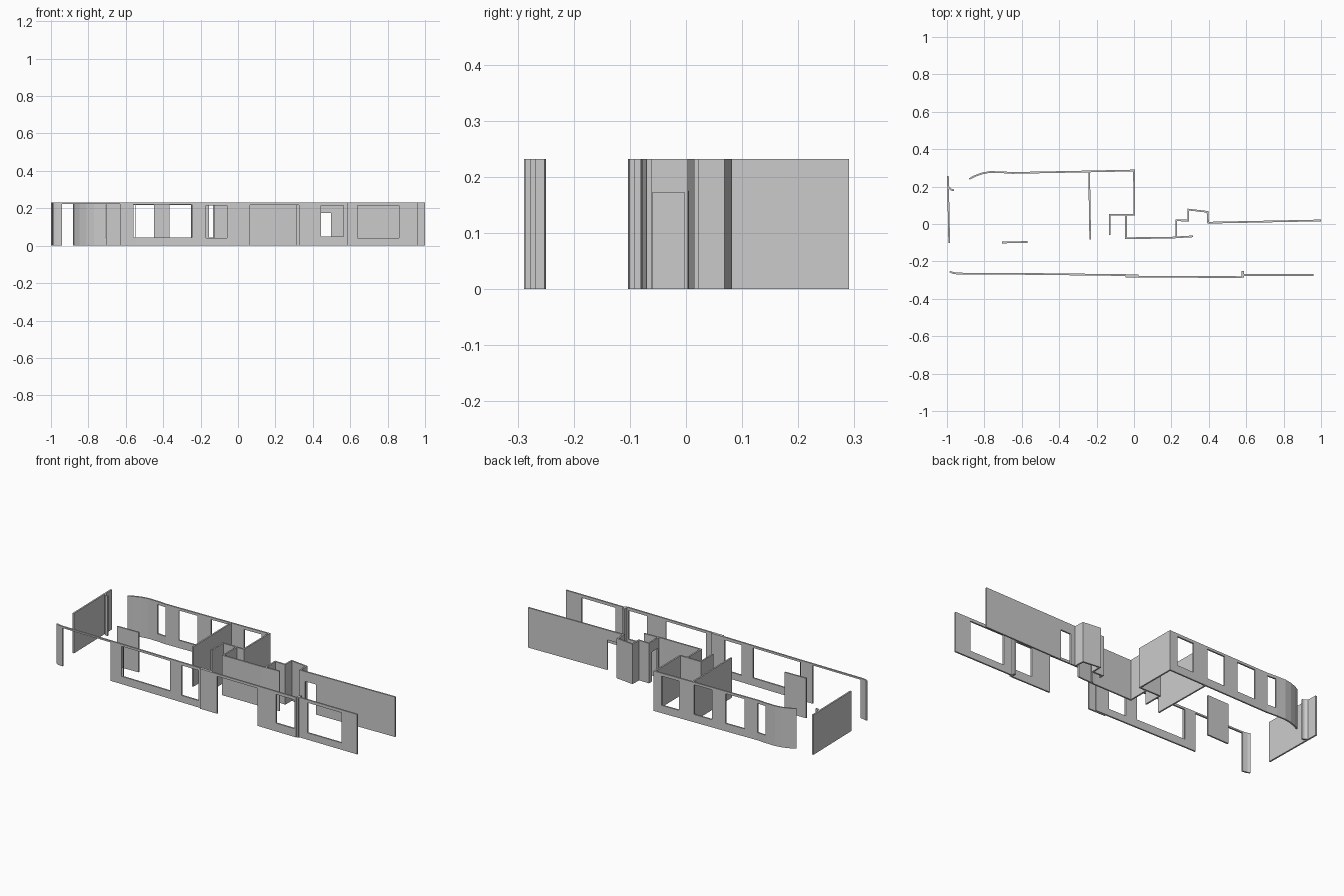
import bpy, bmesh

if "Cube" in bpy.data.objects:
    bpy.data.objects.remove(bpy.data.objects["Cube"])

H = 0.232   # wall height
T = 0.009   # wall thickness


def wall(name, pts, openings=()):
    """Plan polyline raised to wall height. Openings: (segment, from, to, z0, z1),
    from/to measured on the segment's dominant axis."""
    zs = sorted({0, H} | {z for o in openings for z in o[3:]})
    plan, cells = [pts[0]], []
    for i, (p, q) in enumerate(zip(pts, pts[1:])):
        ax = 0 if abs(q[0] - p[0]) > abs(q[1] - p[1]) else 1
        fr = lambda v: (v - p[ax]) / (q[ax] - p[ax])
        holes = [(*sorted((fr(a), fr(b))), z0, z1)
                 for s, a, b, z0, z1 in openings if s == i]
        ts = sorted({0, 1} | {t for h in holes for t in h[:2]})
        for t0, t1 in zip(ts, ts[1:]):
            plan.append((p[0] + (q[0] - p[0]) * t1, p[1] + (q[1] - p[1]) * t1))
            m = (t0 + t1) / 2
            cells.append([h for h in holes if h[0] < m < h[1]])
    bm = bmesh.new()
    grid = [[bm.verts.new((x, y, z)) for z in zs] for x, y in plan]
    for i, holes in enumerate(cells):
        for k in range(len(zs) - 1):
            zm = (zs[k] + zs[k + 1]) / 2
            if not any(h[2] < zm < h[3] for h in holes):
                bm.faces.new((grid[i][k], grid[i + 1][k],
                              grid[i + 1][k + 1], grid[i][k + 1]))
    bmesh.ops.delete(bm, geom=[v for v in bm.verts if not v.link_faces], context='VERTS')
    me = bpy.data.meshes.new(name)
    bm.to_mesh(me)
    bm.free()
    ob = bpy.data.objects.new(name, me)
    bpy.context.collection.objects.link(ob)
    sol = ob.modifiers.new("thickness", 'SOLIDIFY')
    sol.thickness, sol.offset, sol.use_even_offset = T, 0, True
    return ob


def pillar(name, x0, x1, y0, y1):
    bpy.ops.mesh.primitive_cube_add(size=1, location=((x0 + x1) / 2, (y0 + y1) / 2, H / 2))
    ob = bpy.context.object
    ob.name = name
    ob.scale = (x1 - x0, y1 - y0, H)


# Front facade, left part: wide doorway and two windows
wall("front_wall_left",
     [(-0.985, -0.254), (-0.97, -0.261), (-0.945, -0.265), (-0.55, -0.267), (0.025, -0.274)],
     [(2, -0.94, -0.63, 0, 0.223), (3, -0.549, -0.245, 0.045, 0.22),
      (3, -0.17, -0.06, 0.04, 0.215), (2, -0.56, -0.55, 0.045, 0.22)])

# Front facade, middle part: doorway and window
wall("front_wall_middle", [(-0.045, -0.281), (0.575, -0.284)],
     [(0, 0.065, 0.325, 0, 0.218), (0, 0.445, 0.565, 0.048, 0.215)])

# Front facade, right part
pillar("front_pilaster", 0.574, 0.587, -0.286, -0.252)
wall("front_wall_right", [(0.58, -0.273), (0.96, -0.273)],
     [(0, 0.64, 0.86, 0.04, 0.215)])

# Left end wall with its small stub
wall("left_wall", [(-0.995, 0.257), (-0.988, -0.102)])
wall("left_wall_stub", [(-0.992, 0.197), (-0.977, 0.183), (-0.963, 0.181)])

# Freestanding partition
wall("partition_panel", [(-0.706, -0.099), (-0.57, -0.096)])

# Back facade: curved end, windows, then return wall and small room
wall("back_wall",
     [(-0.88, 0.241), (-0.85, 0.257), (-0.81, 0.271), (-0.77, 0.278), (-0.715, 0.277),
      (-0.65, 0.273), (-0.24, 0.281), (0, 0.286), (0.002, 0.05), (-0.13, 0.05), (-0.13, -0.06)],
     [(4, -0.708, -0.655, 0.045, 0.215), (5, -0.57, -0.45, 0.045, 0.218),
      (5, -0.365, -0.25, 0.045, 0.218), (6, -0.155, -0.045, 0.045, 0.215)])

# Interior walls
wall("room_divider", [(-0.24, 0.279), (-0.234, -0.082)])
wall("inner_wall", [(-0.043, 0.05), (-0.043, -0.076), (0.2, -0.073), (0.315, -0.066)])

# Closet walls and the long right back wall, each with a low doorway
wall("closet_and_right_wall",
     [(0.226, -0.07), (0.226, 0.02), (0.29, 0.018), (0.291, 0.077), (0.393, 0.065),
      (0.396, 0.007), (1.0, 0.019)],
     [(0, -0.06, -0.003, 0, 0.172), (5, 0.43, 0.497, 0, 0.175)])
